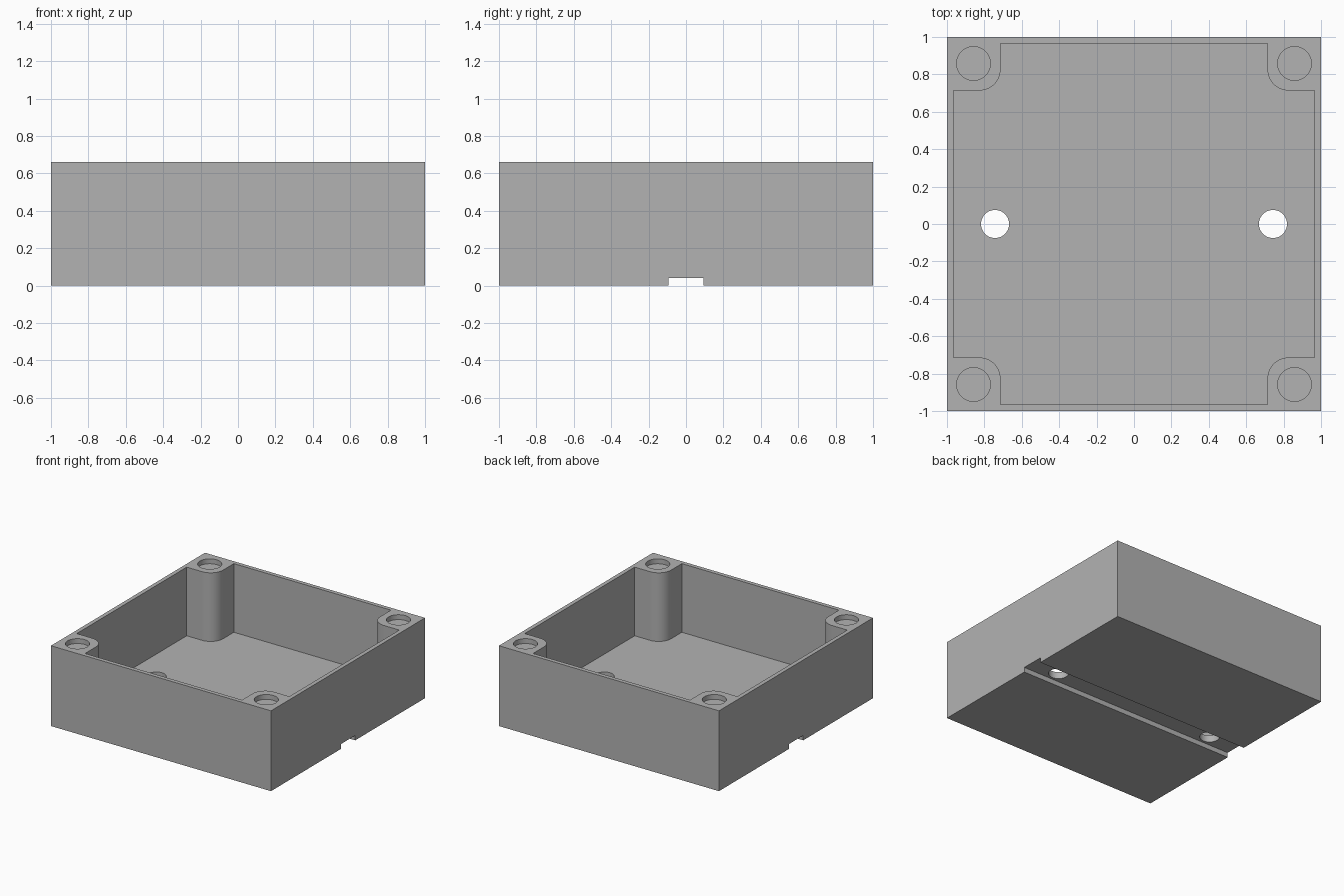
import bpy, bmesh
from math import pi, sin, cos, radians

cube = bpy.data.objects.get("Cube")
if cube:
    bpy.data.objects.remove(cube, do_unlink=True)

HEIGHT = 0.66
FLOOR = 0.096      # inside floor level
INNER = 0.966      # inside face of the walls
POST = 0.714       # inner faces of the corner posts
ROUND = 0.112      # rounding of the post corner

grey = bpy.data.materials.new("plain grey")
grey.use_nodes = True
grey.diffuse_color = (0.45, 0.45, 0.45, 1)
grey.node_tree.nodes["Principled BSDF"].inputs["Base Color"].default_value = grey.diffuse_color


def prism(name, outline, z0, z1):
    """Extrude a counter-clockwise outline from z0 to z1."""
    bm = bmesh.new()
    face = bm.faces.new([bm.verts.new((x, y, z0)) for x, y in outline])
    ext = bmesh.ops.extrude_face_region(bm, geom=[face])
    for v in ext["geom"]:
        if isinstance(v, bmesh.types.BMVert):
            v.co.z = z1
    bmesh.ops.recalc_face_normals(bm, faces=bm.faces)
    mesh = bpy.data.meshes.new(name)
    bm.to_mesh(mesh)
    bm.free()
    mesh.materials.append(grey)
    obj = bpy.data.objects.new(name, mesh)
    bpy.context.collection.objects.link(obj)
    return obj


def rect(w, d):
    return [(-w, -d), (w, -d), (w, d), (-w, d)]


def circle(x, y, r, n=48):
    return [(x + r * cos(2 * pi * i / n), y + r * sin(2 * pi * i / n)) for i in range(n)]


def cavity_outline():
    """One corner notch with a rounded post, turned four times."""
    c = POST + ROUND
    corner = [(INNER, POST)]
    for i in range(13):
        a = radians(270 - 90 * i / 12)
        corner.append((c + ROUND * cos(a), c + ROUND * sin(a)))
    corner.append((POST, INNER))
    points = []
    for _ in range(4):
        points += corner
        corner = [(-y, x) for x, y in corner]
    return points


# Solid block
box = prism("enclosure_box", rect(1, 1), 0, HEIGHT)

# Inside space and the channel under the floor
cutters = [
    prism("cavity_cutter", cavity_outline(), FLOOR, HEIGHT + 0.1),
    prism("channel_cutter", rect(1.1, 0.094), -0.1, 0.04),
]

# Holes through the floor and shallow round recesses on the posts
for sx in (-1, 1):
    cutters.append(prism("floor_hole_cutter", circle(sx * 0.743, 0, 0.075), -0.2, FLOOR + 0.1))
    for sy in (-1, 1):
        cutters.append(prism("post_recess_cutter", circle(sx * 0.858, sy * 0.858, 0.09),
                             HEIGHT - 0.04, HEIGHT + 0.1))

bpy.ops.object.select_all(action="DESELECT")
bpy.context.view_layer.objects.active = box
box.select_set(True)
for cutter in cutters:
    mod = box.modifiers.new(cutter.name, "BOOLEAN")
    mod.operation = "DIFFERENCE"
    mod.solver = "EXACT"
    mod.object = cutter
    bpy.ops.object.modifier_apply(modifier=mod.name)
    bpy.data.objects.remove(cutter, do_unlink=True)

bpy.ops.object.shade_smooth_by_angle(angle=radians(30))
